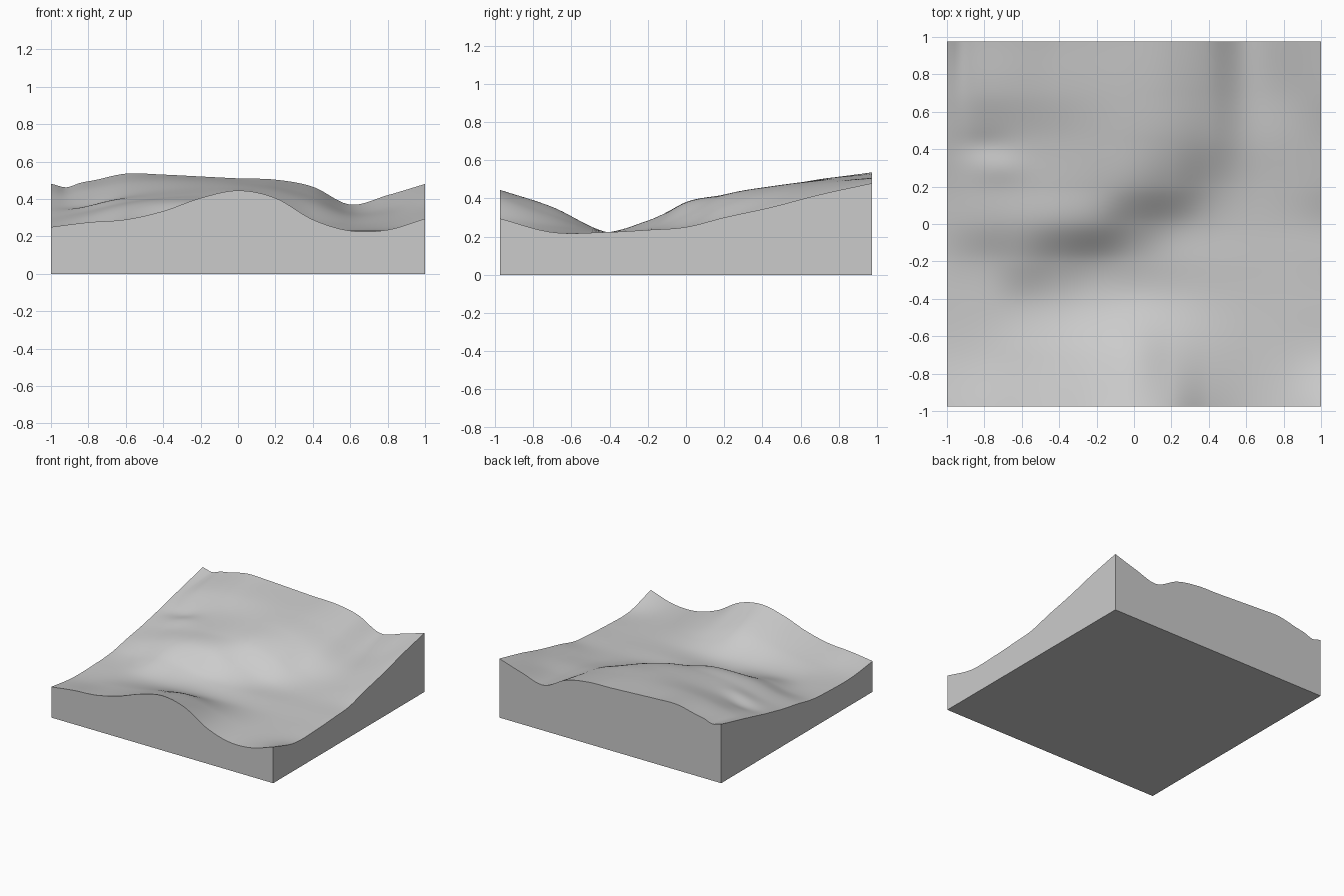
import bpy
import bmesh
import math

cube = bpy.data.objects.get("Cube")
if cube:
    bpy.data.objects.remove(cube, do_unlink=True)

HALF_DEPTH = 0.975
STEPS = 96

# Ground profiles from left to right in thousandths, each at its own depth
SECTIONS = {
    -HALF_DEPTH: (250, 275, 290, 335, 405, 445, 405, 290, 230, 235, 295),
    -0.7: (220, 230, 250, 280, 325, 355, 310, 255, 225, 220, 223),
    -0.42: (222, 222, 222, 222, 224, 225, 224, 223, 222, 222, 223),
    -0.2: (235, 245, 283, 268, 245, 235, 230, 230, 230, 230, 235),
    0.0: (272, 310, 360, 380, 370, 310, 258, 240, 238, 240, 250),
    0.2: (305, 340, 385, 410, 420, 412, 362, 290, 262, 270, 300),
    0.45: (360, 378, 420, 445, 460, 462, 435, 375, 308, 315, 355),
    0.7: (420, 455, 490, 500, 498, 490, 470, 420, 335, 355, 420),
    HALF_DEPTH: (485, 495, 535, 530, 520, 510, 503, 465, 370, 420, 480),
}


def smooth_curve(stations, values, t):
    """Smooth curve through the values at unevenly spaced stations."""
    last = len(stations) - 1
    i = 0
    while i < last - 1 and t > stations[i + 1]:
        i += 1

    def slope(k):
        a, b = max(k - 1, 0), min(k + 1, last)
        return (values[b] - values[a]) / (stations[b] - stations[a])

    span = stations[i + 1] - stations[i]
    u = (t - stations[i]) / span
    ease = u * u * (3 - 2 * u)
    start_bend = u * (1 - u) ** 2 * span * slope(i)
    end_bend = u * u * (1 - u) * span * slope(i + 1)
    return values[i] * (1 - ease) + values[i + 1] * ease + start_bend - end_bend


def bump(x, y, cx, cy, width, depth, height):
    """Soft local rise or hollow."""
    return height * math.exp(-((x - cx) / width) ** 2 - ((y - cy) / depth) ** 2)


def ground_height(x, y):
    depths = list(SECTIONS)
    across = [-1 + 0.2 * i for i in range(len(SECTIONS[0.0]))]
    column = [smooth_curve(across, row, x) for row in SECTIONS.values()]
    z = smooth_curve(depths, column, y) / 1000
    z += bump(x, y, -0.92, 1.0, 0.06, 0.35, -0.026)  # back corner gully
    z += bump(x, y, -0.72, 0.3, 0.14, 0.08, 0.012)   # upper shelf
    z += bump(x, y, -0.8, 0.42, 0.14, 0.07, -0.01)   # hollow above the shelf
    return z


# One stone material for the whole block
stone = bpy.data.materials.new("grey_stone")
stone.use_nodes = True
GREY = (0.6, 0.6, 0.6, 1)
stone.diffuse_color = GREY
stone.node_tree.nodes["Principled BSDF"].inputs["Base Color"].default_value = GREY

# Ground surface
bm = bmesh.new()
bmesh.ops.create_grid(bm, x_segments=STEPS, y_segments=STEPS, size=1)
for v in bm.verts:
    v.co.y *= HALF_DEPTH
    v.co.z = ground_height(v.co.x, v.co.y)

# Straight walls down to a flat base
rim = [e for e in bm.edges if e.is_boundary]
walls = bmesh.ops.extrude_edge_only(bm, edges=rim)["geom"]
for v in walls:
    if isinstance(v, bmesh.types.BMVert):
        v.co.z = 0
base_edges = [e for e in bm.edges if e.is_boundary]
bmesh.ops.contextual_create(bm, geom=base_edges)
bmesh.ops.recalc_face_normals(bm, faces=bm.faces)

mesh = bpy.data.meshes.new("terrain_block")
bm.to_mesh(mesh)
bm.free()
mesh.materials.append(stone)
terrain = bpy.data.objects.new("terrain_block", mesh)
bpy.context.collection.objects.link(terrain)

# Smooth hills, crisp block edges
bpy.ops.object.select_all(action="DESELECT")
terrain.select_set(True)
bpy.context.view_layer.objects.active = terrain
bpy.ops.object.shade_smooth_by_angle(angle=math.radians(35))
